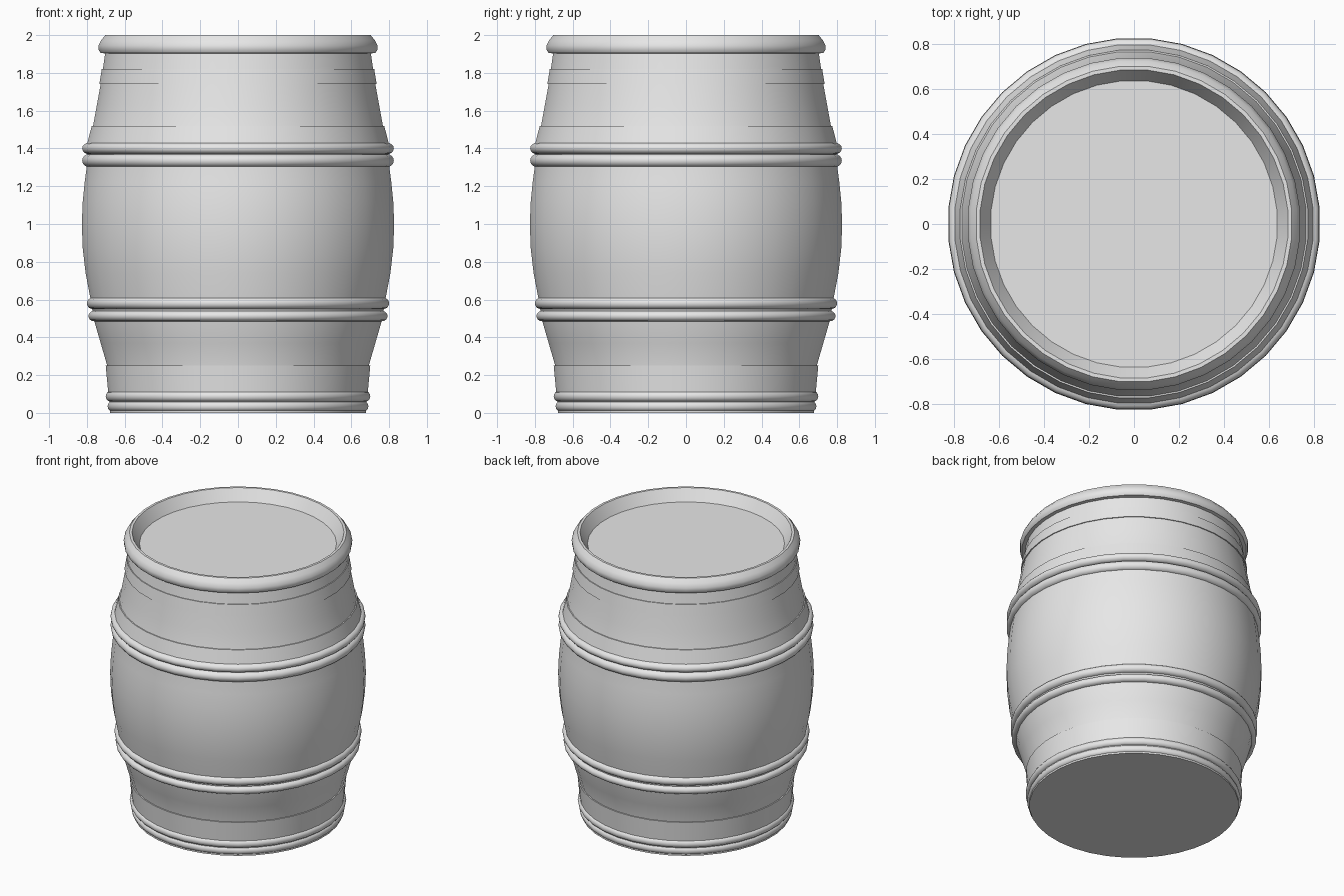
import bpy
import bmesh
import math

SIDES = 36

cube = bpy.data.objects.get("Cube")
if cube:
    bpy.data.objects.remove(cube)

grey = bpy.data.materials.new("plain_grey")
grey.use_nodes = True
grey.diffuse_color = (0.8, 0.8, 0.8, 1)
grey.node_tree.nodes["Principled BSDF"].inputs["Base Color"].default_value = grey.diffuse_color


def lathe(name, profile, cap_start=False, cap_end=False):
    """Spin (radius, height) points, listed from bottom to top, about z."""
    bm = bmesh.new()
    rings = []
    for r, z in profile:
        ring = []
        for i in range(SIDES):
            a = math.tau * (i + 0.5) / SIDES
            ring.append(bm.verts.new((r * math.cos(a), r * math.sin(a), z)))
        rings.append(ring)
    for low, high in zip(rings, rings[1:]):
        for i in range(SIDES):
            j = (i + 1) % SIDES
            bm.faces.new((low[i], low[j], high[j], high[i]))
    if cap_start:
        bm.faces.new(rings[0][::-1])
    if cap_end:
        bm.faces.new(rings[-1])
    mesh = bpy.data.meshes.new(name)
    bm.to_mesh(mesh)
    bm.free()
    mesh.materials.append(grey)
    obj = bpy.data.objects.new(name, mesh)
    bpy.context.collection.objects.link(obj)
    mesh.shade_smooth()
    mesh.set_sharp_from_angle(angle=math.radians(35))
    return obj


def rounded_ring(name, radius, z_low, z_high, depth):
    """Raised bead with a half-elliptic section."""
    mid, half = (z_low + z_high) / 2, (z_high - z_low) / 2
    steps = [math.pi * (k / 8 - 0.5) for k in range(9)]
    lathe(name, [(radius - depth + depth * math.cos(a), mid + half * math.sin(a))
                 for a in steps])


# Bulging wall with a flat bottom
lathe("barrel_body", [
    (0.68, 0), (0.685, 0.12), (0.695, 0.25), (0.73, 0.37), (0.765, 0.49),
    (0.785, 0.61), (0.81, 0.74), (0.825, 0.87), (0.83, 1.0), (0.825, 1.12),
    (0.815, 1.22), (0.803, 1.31), (0.795, 1.43), (0.77, 1.52),
    (0.75, 1.63), (0.73, 1.74), (0.718, 1.82), (0.705, 1.91)],
    cap_start=True)

# Rolled lip, sloping inner wall and recessed lid
lathe("top_rim_and_lid", [
    (0.70, 1.903), (0.73, 1.905), (0.74, 1.92), (0.742, 1.945),
    (0.728, 1.972), (0.705, 2.0), (0.688, 2.0), (0.64, 1.92)],
    cap_end=True)

# Pairs of rounded rings
for name, radius, low, high, depth in (
        ("upper_ring_top", 0.828, 1.37, 1.43, 0.035),
        ("upper_ring_bottom", 0.828, 1.302, 1.37, 0.035),
        ("lower_ring_top", 0.803, 0.55, 0.61, 0.03),
        ("lower_ring_bottom", 0.795, 0.485, 0.54, 0.03),
        ("base_ring_top", 0.703, 0.06, 0.115, 0.025),
        ("base_ring_bottom", 0.693, 0.01, 0.06, 0.02)):
    rounded_ring(name, radius, low, high, depth)

# Thin flat hoops lying on the wall
for name, r_low, z_low, r_high, z_high in (
        ("upper_hoop", 0.737, 1.74, 0.724, 1.82),
        ("shoulder_hoop", 0.803, 1.42, 0.777, 1.52),
        ("base_hoop", 0.69, 0.11, 0.703, 0.25)):
    lathe(name, [(r_low - 0.015, z_low), (r_low, z_low),
                 (r_high, z_high), (r_high - 0.015, z_high)])
